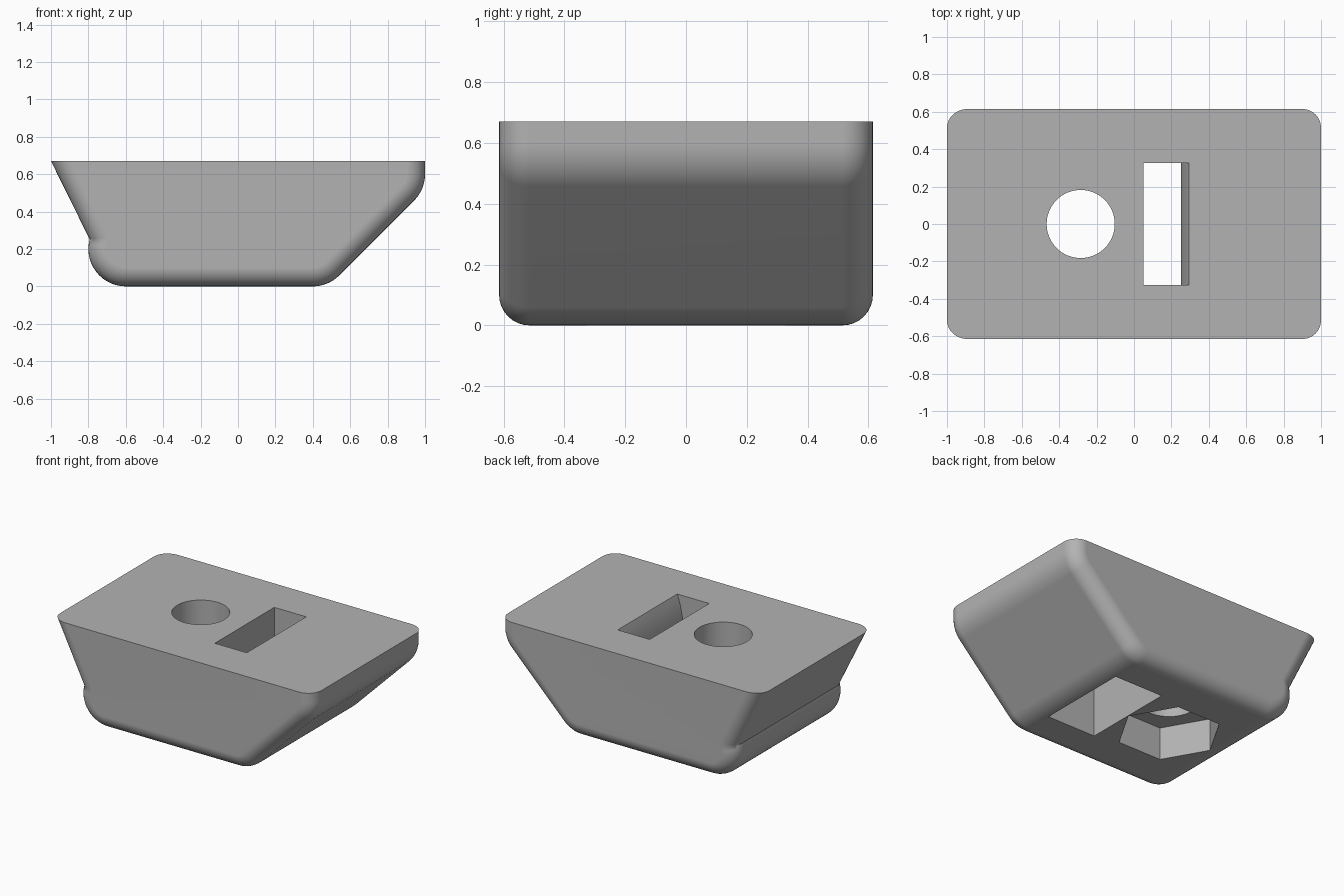
import bpy, bmesh
from math import sin, cos, pi, radians, sqrt
from mathutils import Vector

if "Cube" in bpy.data.objects:
    bpy.data.objects.remove(bpy.data.objects["Cube"])

TOP, HALF_DEPTH, EDGE, R = 0.67, 0.615, 0.1, 0.2

grey = bpy.data.materials.new("plain grey")
grey.use_nodes = True
colour = (0.45, 0.45, 0.45, 1)
grey.diffuse_color = colour
grey.node_tree.nodes["Principled BSDF"].inputs["Base Color"].default_value = colour


def arc(cx, cz, r, start, end, n):
    steps = [radians(start + (end - start) * i / n) for i in range(n + 1)]
    return [Vector((cx + r * cos(a), cz + r * sin(a))) for a in steps]


def inset(points, d):
    """Offset an open profile inwards, keeping its two ends on the top plane."""
    dirs = [(b - a).normalized() for a, b in zip(points, points[1:])]
    norms = [Vector((-t.y, t.x)) for t in dirs]
    result = [Vector((points[0].x + d / norms[0].x, TOP))]
    for p, m, n in zip(points[1:-1], norms, norms[1:]):
        result.append(p + (m + n) * d / (1 + m.dot(n)))
    result.append(Vector((points[-1].x + d / norms[-1].x, TOP)))
    return result


def loft(name, rings):
    """Join equal closed rings of 3D points into a capped solid."""
    bm = bmesh.new()
    rows = [[bm.verts.new(p) for p in ring] for ring in rings]
    n = len(rows[0])
    for a, b in zip(rows, rows[1:]):
        for i in range(n):
            j = (i + 1) % n
            bm.faces.new((a[i], a[j], b[j], b[i]))
    bm.faces.new(rows[0])
    bm.faces.new(rows[-1])
    bmesh.ops.recalc_face_normals(bm, faces=bm.faces)
    # merge the strips of the flat top into one face
    flat = [e for e in bm.edges if len(e.link_faces) == 2
            and all(f.normal.z > 0.999 for f in e.link_faces)]
    bmesh.ops.dissolve_edges(bm, edges=flat, use_verts=False)
    mesh = bpy.data.meshes.new(name)
    bm.to_mesh(mesh)
    bm.free()
    mesh.materials.append(grey)
    obj = bpy.data.objects.new(name, mesh)
    bpy.context.collection.objects.link(obj)
    return obj


def prism(name, x, radius, sides, z0, z1):
    turn = [2 * pi * i / sides for i in range(sides)]
    return loft(name, [[(x + radius * cos(a), radius * sin(a), z) for a in turn]
                       for z in (z0, z1)])


# Body: side profile swept in depth, with rounded front and back edges
profile = ([Vector((-1, TOP))] + arc(-0.6, R, R, 165, 270, 14)
           + arc(0.4, R, R, 270, 315, 8) + arc(0.8, 0.6, R, -45, 0, 8)
           + [Vector((1, TOP))])
sections = []
for i in range(9):
    a = pi / 2 * i / 8
    sections.append((HALF_DEPTH - EDGE * (1 - sin(a)), EDGE * (1 - cos(a))))
# outermost section is the most inset one
sections = [(-y, d) for y, d in reversed(sections)] + sections
body = loft("body", [[(p.x, y, p.y) for p in inset(profile, d)] for y, d in sections])

# Bolt hole, hexagonal nut pocket, and slot with one bulging wall
bolt_hole = prism("bolt_hole_cutter", -0.285, 0.182, 64, 0.1, 0.8)
nut_pocket = prism("nut_pocket_cutter", -0.285, 0.33, 6, -0.1, 0.225)
bulge = []
for i in range(25):
    z = -0.02 + 0.71 * i / 24
    bulge.append((0.25 + 0.64 - sqrt(0.64 ** 2 - (z - 0.435) ** 2), z))
outline = [(0.05, 0.69), (0.05, -0.02)] + bulge
slot = loft("slot_cutter", [[(x, y, z) for x, z in outline] for y in (-0.325, 0.325)])

bpy.context.view_layer.objects.active = body
for cutter in (bolt_hole, nut_pocket, slot):
    cut = body.modifiers.new(cutter.name, "BOOLEAN")
    cut.operation, cut.solver, cut.object = "DIFFERENCE", "EXACT", cutter
    bpy.ops.object.modifier_apply(modifier=cut.name)
    bpy.data.objects.remove(cutter)

# Smooth the rounded edges, keep the flats flat
bpy.ops.object.select_all(action="DESELECT")
body.select_set(True)
bpy.ops.object.shade_smooth_by_angle(angle=radians(30))
weighted = body.modifiers.new("weighted_normals", "WEIGHTED_NORMAL")
weighted.keep_sharp = True
